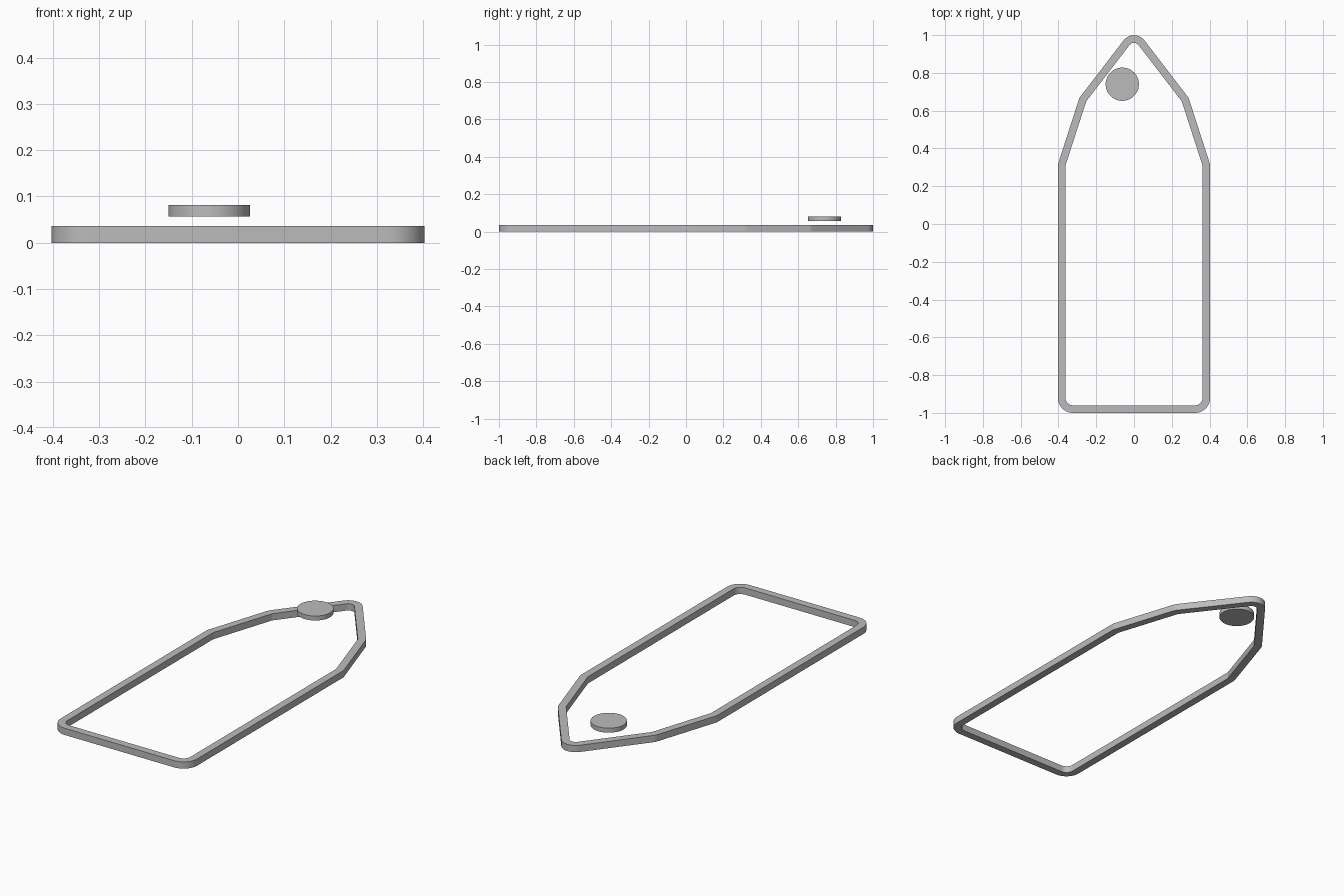
import bpy, bmesh, math
from mathutils import Vector

cube = bpy.data.objects.get("Cube")
if cube:
    bpy.data.objects.remove(cube, do_unlink=True)

# Single grey material
grey = bpy.data.materials.new("plain grey")
grey.use_nodes = True
color = (0.5, 0.5, 0.5, 1)
grey.diffuse_color = color
grey.node_tree.nodes["Principled BSDF"].inputs["Base Color"].default_value = color

WALL, HEIGHT, STEPS = 0.04, 0.036, 10


def finish(obj):
    obj.data.materials.append(grey)
    bpy.ops.object.select_all(action='DESELECT')
    obj.select_set(True)
    bpy.context.view_layer.objects.active = obj
    bpy.ops.object.shade_smooth_by_angle(angle=math.radians(30))


def rounded_outline(corners, inset):
    """Counter-clockwise outline with filleted corners, moved inward by inset."""
    points = []
    for i, (x, y, radius) in enumerate(corners):
        here = Vector((x, y))
        before = (here - Vector(corners[i - 1][:2])).normalized()
        after = (Vector(corners[(i + 1) % len(corners)][:2]) - here).normalized()
        n1, n2 = Vector((-before.y, before.x)), Vector((-after.y, after.x))
        miter = (n1 + n2) / (1 + n1.dot(n2))
        center = here + miter * radius
        start = math.atan2(-n1.y, -n1.x)
        turn = before.angle(after)
        for k in range(STEPS + 1):
            a = start + turn * k / STEPS
            points.append(center + Vector((math.cos(a), math.sin(a))) * (radius - inset))
    return points


# Pointed frame: right-hand corners as x, y, fillet radius, then mirrored
half = [(0.403, -1, 0.08), (0.403, 0.315, 0.06), (0.289, 0.668, 0.06)]
corners = half + [(0, 1.044, 0.07)] + [(-x, y, r) for x, y, r in reversed(half)]
bm = bmesh.new()
loops = [[bm.verts.new((p.x, p.y, z)) for p in rounded_outline(corners, inset)]
         for inset, z in ((0, 0), (0, HEIGHT), (WALL, HEIGHT), (WALL, 0))]
count = len(loops[0])
for i, loop in enumerate(loops):
    above = loops[(i + 1) % len(loops)]
    for k in range(count):
        n = (k + 1) % count
        bm.faces.new((loop[k], loop[n], above[n], above[k]))
bmesh.ops.recalc_face_normals(bm, faces=bm.faces)
mesh = bpy.data.meshes.new("pointed_frame")
bm.to_mesh(mesh)
bm.free()
frame = bpy.data.objects.new("pointed_frame", mesh)
bpy.context.collection.objects.link(frame)
finish(frame)

# Round disc floating above the frame near its tip
bpy.ops.mesh.primitive_cylinder_add(vertices=64, radius=0.088, depth=0.024,
                                    location=(-0.062, 0.74, 0.069))
disc = bpy.context.object
disc.name = "round_disc"
finish(disc)
